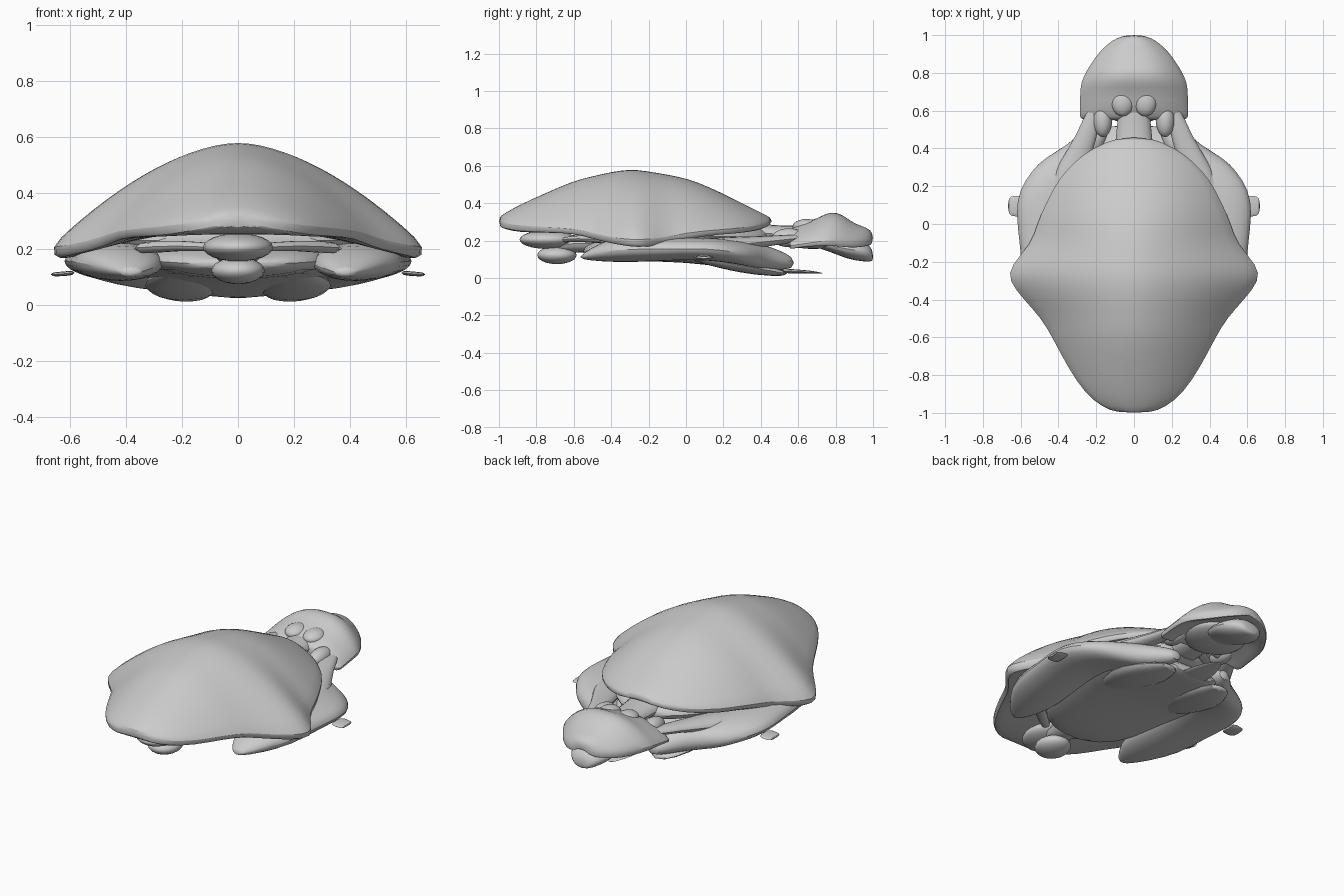
import bpy, math
from mathutils import Vector

cube = bpy.data.objects.get("Cube")
if cube:
    bpy.data.objects.remove(cube, do_unlink=True)


def finish(ob, subdiv=1, angle=50):
    bpy.ops.object.select_all(action='DESELECT')
    ob.select_set(True)
    bpy.context.view_layer.objects.active = ob
    bpy.ops.object.mode_set(mode='EDIT')
    bpy.ops.mesh.select_all(action='SELECT')
    bpy.ops.mesh.normals_make_consistent(inside=False)
    bpy.ops.object.mode_set(mode='OBJECT')
    if subdiv:
        mod = ob.modifiers.new("Smooth", 'SUBSURF')
        mod.levels = mod.render_levels = subdiv
    bpy.ops.object.shade_smooth_by_angle(angle=math.radians(angle))


def loft(name, rings, side=1):
    """Skin equal-length closed rings and cap both ends; side -1 mirrors in x."""
    n = len(rings[0])
    verts = [(side * p[0], p[1], p[2]) for r in rings for p in r]
    faces = [(i * n + j, i * n + (j + 1) % n, (i + 1) * n + (j + 1) % n, (i + 1) * n + j)
             for i in range(len(rings) - 1) for j in range(n)]
    faces += [tuple(range(n)), tuple(range(len(verts) - n, len(verts)))]
    me = bpy.data.meshes.new(name)
    me.from_pydata(verts, [], faces)
    ob = bpy.data.objects.new(name, me)
    bpy.context.collection.objects.link(ob)
    finish(ob)


def shell_ring(y, w, top, rim, low, power, hollow):
    """Arched top, rounded lip, hollowed underside."""
    n = 8
    ring = []
    for i in range(-n, n + 1):
        t = i / n
        ring.append((w * t, y, rim + (top - rim) * (1 - abs(t) ** power)))
    for t in (.95, .82, .5, 0, -.5, -.82, -.95):
        lift = hollow * (top - low) * (1 - (t / .95) ** 2)
        ring.append((w * t, y, low + lift))
    return ring


def oval_ring(y, x0, x1, z0, z1, n=12):
    cx, cz, rx, rz = (x0 + x1) / 2, (z0 + z1) / 2, (x1 - x0) / 2, (z1 - z0) / 2
    return [(cx + rx * math.cos(a), y, cz + rz * math.sin(a))
            for a in (2 * math.pi * k / n for k in range(n))]


def blob(name, loc, radii):
    bpy.ops.mesh.primitive_uv_sphere_add(segments=20, ring_count=12, location=loc)
    ob = bpy.context.object
    ob.name = name
    ob.scale = radii
    finish(ob, 0)


def tube(name, points, radii, flat=1.0, side=1):
    """Tapered, flattened tube along a path."""
    pts = [Vector(p) for p in points]
    rings = []
    for i, p in enumerate(pts):
        d = (pts[min(i + 1, len(pts) - 1)] - pts[max(i - 1, 0)]).normalized()
        across = d.cross(Vector((0, 0, 1))).normalized()
        up = across.cross(d)
        rings.append([p + radii[i] * (across * math.cos(k * math.pi / 4)
                      + up * flat * math.sin(k * math.pi / 4)) for k in range(8)])
    loft(name, rings, side)


# Domed main shell: y, half width, crown, rim, lip bottom
dome = [(-1.0, .09, .325, .30, .275), (-.97, .17, .345, .295, .262), (-.9, .265, .387, .285, .243),
        (-.76, .36, .45, .27, .238), (-.6, .445, .522, .26, .232), (-.5, .505, .545, .235, .20),
        (-.4, .6, .57, .21, .175), (-.3, .685, .585, .20, .155), (-.22, .675, .576, .20, .15),
        (-.1, .555, .555, .215, .17), (0, .53, .535, .235, .195), (.12, .475, .49, .25, .22),
        (.24, .41, .43, .26, .228), (.33, .325, .385, .275, .24), (.4, .23, .35, .285, .255),
        (.46, .09, .32, .30, .285)]
loft("dome_shell", [shell_ring(*s, 1.68 + .7 * abs(s[0] + .3), .3 * max(0, 1 - 1.4 * (s[0] + .1) ** 2))
                    for s in dome])

# Head hood
hood = [(.55, .285, .25, .17, .15), (.56, .295, .265, .17, .15), (.62, .295, .297, .18, .16),
        (.7, .293, .315, .19, .165), (.75, .288, .348, .2, .165), (.81, .26, .352, .2, .16),
        (.86, .225, .32, .2, .155), (.91, .19, .285, .195, .155), (.97, .125, .27, .2, .165),
        (1.0, .06, .24, .2, .175)]
loft("head_hood", [shell_ring(*s, 2.6, .35) for s in hood])

# Jaw under the hood
jaw = [(.66, .06, .17, .2), (.76, .12, .145, .21), (.86, .14, .098, .21), (.95, .11, .085, .2),
       (.99, .07, .085, .17), (1.0, .04, .095, .13)]
loft("head_jaw", [oval_ring(y, -w, w, lo, hi) for y, w, lo, hi in jaw])
blob("head_core", (0, .68, .205), (.18, .16, .05))

# Neck between shell and head
tube("neck", [(0, .25, .25), (0, .42, .235), (0, .56, .235), (0, .7, .25)],
     [.13, .11, .095, .08], .5)

# Broad belly and the body mass that closes the gap beneath the dome
belly = [(-.56, .12, .12, .17), (-.45, .3, .095, .21), (-.2, .36, .085, .25), (0, .4, .08, .25),
         (.2, .4, .055, .22), (.35, .35, .035, .18), (.46, .24, .025, .13), (.53, .15, .02, .08)]
loft("belly", [oval_ring(y, -w, w, lo, hi) for y, w, lo, hi in belly])
core = [(-.4, .3, .16, .3), (-.2, .5, .14, .32), (0, .46, .15, .31), (.2, .37, .15, .29),
        (.36, .23, .16, .28), (.45, .1, .18, .26)]
loft("upper_body", [oval_ring(y, -w, w, lo, hi) for y, w, lo, hi in core])

# Front foot knob and its stalk
blob("foot_block", (0, -.74, .205), (.125, .15, .05))
blob("foot_pad", (0, -.69, .122), (.095, .105, .048))
tube("foot_stalk", [(0, -.74, .17), (0, -.58, .19), (0, -.38, .18)], [.07, .09, .11], .6)

# Thin tail tongue below the neck
tube("tail_tongue", [(0, .44, .045), (0, .56, .035), (0, .66, .033), (0, .735, .025)],
     [.1, .09, .06, .015], .15)

# Side pods: y, inner x, outer x, bottom, top
pod = [(-.57, .36, .4, .1, .12), (-.45, .27, .52, .085, .2), (-.3, .25, .6, .08, .23),
       (-.1, .28, .61, .09, .22), (.06, .27, .635, .095, .22), (.18, .25, .615, .085, .215),
       (.28, .22, .55, .07, .2), (.35, .19, .48, .055, .185), (.42, .15, .35, .045, .18),
       (.5, .13, .27, .04, .15), (.58, .13, .2, .05, .11)]
for side, word in ((1, "left"), (-1, "right")):
    loft(word + "_side_pod", [oval_ring(*s) for s in pod], side)
    tube(word + "_neck_arm", [(.42, .08, .17), (.33, .28, .18), (.25, .46, .2), (.2, .62, .215)],
         [.1, .09, .055, .05], .5, side)
    tube(word + "_belly_lobe", [(.2, .0, .115), (.21, .2, .085), (.2, .38, .048), (.17, .55, .02)],
         [.06, .15, .14, .05], .28, side)
    tube(word + "_front_strut", [(.04, -.68, .2), (.2, -.56, .215), (.38, -.4, .2)],
         [.03, .03, .05], .6, side)
    tube(word + "_side_fin", [(.58, .095, .115), (.63, .095, .11), (.67, .095, .108)],
         [.065, .06, .055], .15, side)
    blob(word + "_head_lobe", (side * .06, .645, .275), (.06, .075, .04))
    blob(word + "_cheek", (side * .165, .55, .215), (.05, .09, .05))
